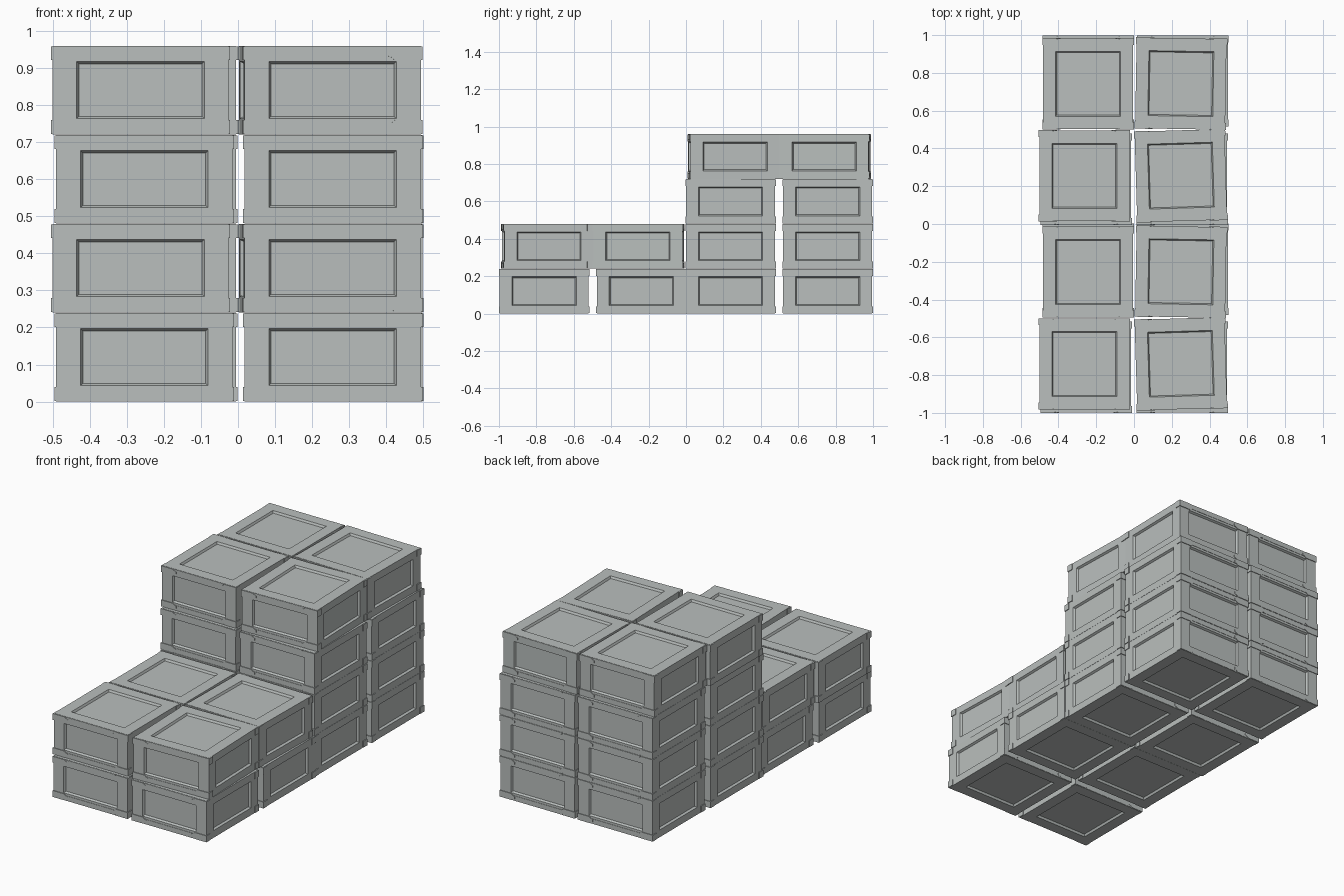
import bpy, bmesh
from math import radians
from mathutils import Vector, Matrix

cube = bpy.data.objects.get("Cube")
if cube:
    bpy.data.objects.remove(cube, do_unlink=True)

# Painted metal
grey = bpy.data.materials.new("light grey")
grey.use_nodes = True
colour = (0.49, 0.52, 0.51, 1)
grey.diffuse_color = colour
grey.node_tree.nodes["Principled BSDF"].inputs["Base Color"].default_value = colour

HEIGHT = 0.24      # one crate
BODY = 0.238       # half width of the body
OUTER = 0.242      # half width over the corner brackets
PANEL = 0.172      # half width of a recessed panel
PANEL_Z = 0.077    # half height of a side panel


def add_box(bm, size, centre):
    matrix = Matrix.Translation(centre) @ Matrix.Diagonal((*size, 1))
    return bmesh.ops.create_cube(bm, size=1, matrix=matrix)["verts"]


def add_body(bm):
    """Box with a sloped, recessed panel in each of its six faces."""
    add_box(bm, (BODY * 2, BODY * 2, HEIGHT - 0.001), (0, 0, 0))
    for face in list(bm.faces):
        bmesh.ops.inset_individual(bm, faces=[face], thickness=0.03)
        face.normal_update()
        normal = face.normal.copy()
        for v in face.verts:
            for axis, half in enumerate((PANEL, PANEL, PANEL_Z)):
                if abs(normal[axis]) < 0.5:
                    v.co[axis] = half if v.co[axis] > 0 else -half
        bmesh.ops.inset_individual(bm, faces=[face], thickness=0.009, depth=-0.012)


def add_bracket(bm, sx, sy, sz):
    """Corner bracket with a rounded tongue, mirrored to one of eight corners."""
    profile = [(OUTER, 0.118), (OUTER, 0.081), (0.168, 0.081), (0.158, 0.089),
               (0.145, 0.094), (0.145, 0.106), (0.158, 0.111), (0.168, 0.118)]
    face = bm.faces.new([bm.verts.new((sx * x, sy * 0.205, sz * z)) for x, z in profile])
    solid = bmesh.ops.extrude_face_region(bm, geom=[face])["geom"]
    moved = [g for g in solid if isinstance(g, bmesh.types.BMVert)]
    bmesh.ops.translate(bm, verts=moved, vec=(0, sy * (OUTER - 0.205), 0))


# Crate mesh shared by every crate
bm = bmesh.new()
add_body(bm)
for sy in (-1, 1):
    for sz in (-1, 1):
        # Thin rail between the brackets
        add_box(bm, (0.32, 0.004, 0.028), (0, sy * BODY, sz * 0.104))
        for sx in (-1, 1):
            add_bracket(bm, sx, sy, sz)
bmesh.ops.recalc_face_normals(bm, faces=bm.faces)
crate_mesh = bpy.data.meshes.new("crate")
bm.to_mesh(crate_mesh)
bm.free()
crate_mesh.materials.append(grey)

# Slightly uneven placement: x, y, turn in degrees for each spot of a 2 x 2 layer
LOWER = {"front_left": (-0.253, 0.238, 0), "front_right": (0.255, 0.238, 0),
         "back_left": (-0.243, 0.757, 0), "back_right": (0.259, 0.757, 0)}
UPPER = {"front_left": (-0.263, 0.255, 0), "front_right": (0.248, 0.256, 1.7),
         "back_left": (-0.243, 0.742, 0), "back_right": (0.248, 0.743, -1)}


def stack(name, layers, shift):
    for level, layout in enumerate(layers):
        for spot, (x, y, turn) in layout.items():
            crate = bpy.data.objects.new(f"{name}_crate_{spot}_{level + 1}", crate_mesh)
            crate.location = (x, y + shift, (level + 0.5) * HEIGHT)
            crate.rotation_euler.z = radians(turn)
            bpy.context.collection.objects.link(crate)


stack("low_stack", [LOWER, UPPER], -0.996)
stack("tall_stack", [LOWER, LOWER, LOWER, UPPER], 0)
